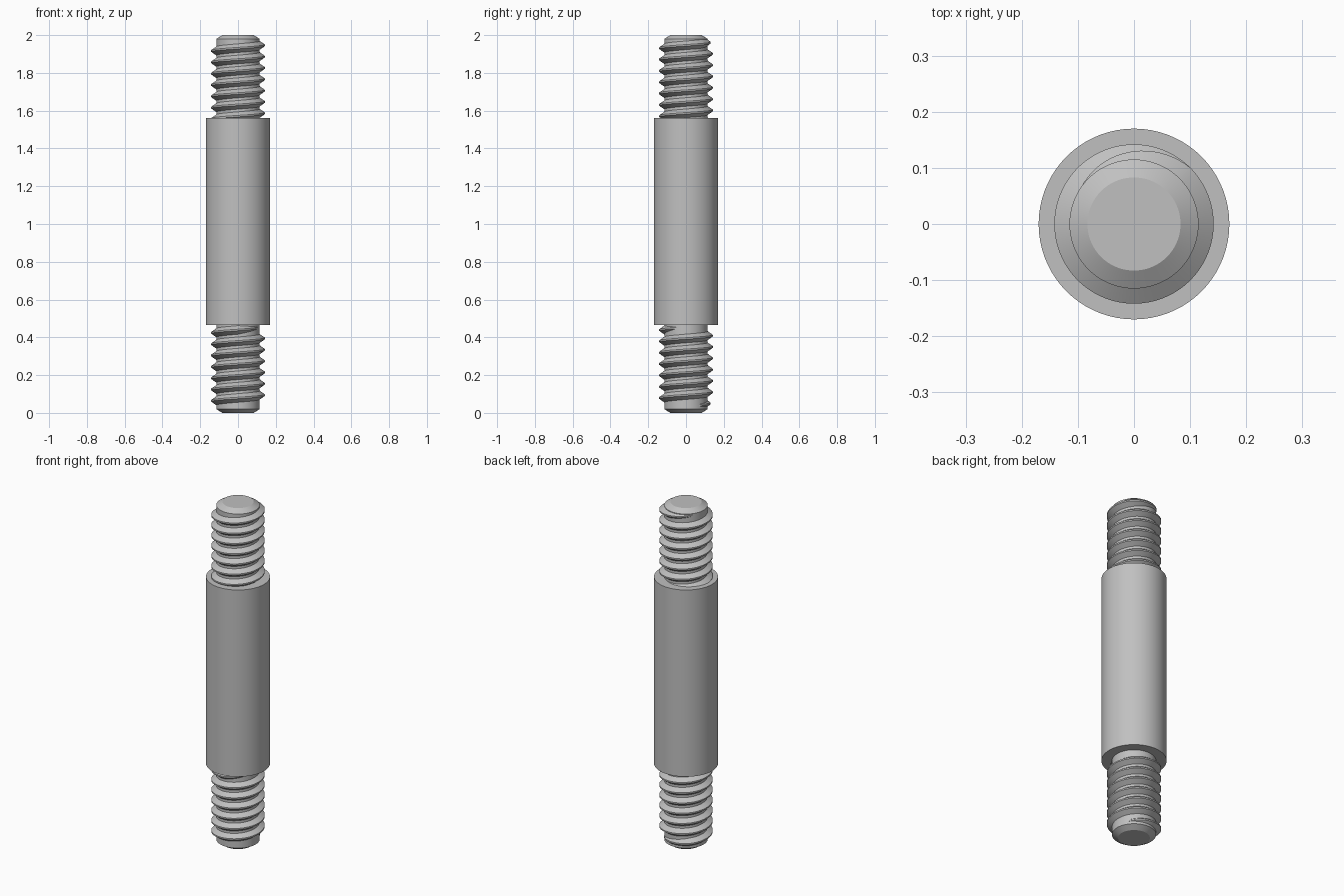
import bpy
import bmesh
from math import sin, cos, radians

if "Cube" in bpy.data.objects:
    bpy.data.objects.remove(bpy.data.objects["Cube"], do_unlink=True)

CORE_R, CREST_R, BODY_R, TIP_R = 0.115, 0.142, 0.17, 0.083
BODY_LOW, BODY_HIGH, CHAMFER = 0.465, 1.56, 0.02
PITCH, STEP, SEGMENTS = 0.06, 5, 72

# Single steel colour
steel = bpy.data.materials.new("grey steel")
steel.use_nodes = True
colour = (0.53, 0.53, 0.53, 1)
steel.diffuse_color = colour
steel.node_tree.nodes["Principled BSDF"].inputs["Base Color"].default_value = colour


def finish(name, bm):
    """Turn a bmesh into a smooth object with crisp edges."""
    bmesh.ops.recalc_face_normals(bm, faces=bm.faces)
    mesh = bpy.data.meshes.new(name)
    bm.to_mesh(mesh)
    bm.free()
    mesh.materials.append(steel)
    obj = bpy.data.objects.new(name, mesh)
    bpy.context.collection.objects.link(obj)
    bpy.ops.object.select_all(action="DESELECT")
    obj.select_set(True)
    bpy.context.view_layer.objects.active = obj
    bpy.ops.object.shade_smooth_by_angle(angle=radians(25))
    return obj


def skin(bm, rings, closed):
    """Bridge neighbouring vertex rows; closed rows wrap round."""
    for a, b in zip(rings, rings[1:]):
        count = len(a)
        for i in range(count if closed else count - 1):
            j = (i + 1) % count
            bm.faces.new((a[i], a[j], b[j], b[i]))


def turned(name, profile):
    """Solid of revolution from (radius, height) points."""
    bm = bmesh.new()
    rings = []
    for r, z in profile:
        angles = [radians(360 * i / SEGMENTS) for i in range(SEGMENTS)]
        rings.append([bm.verts.new((r * cos(a), r * sin(a), z)) for a in angles])
    skin(bm, rings, True)
    bm.faces.new(rings[0])
    bm.faces.new(rings[-1])
    return finish(name, bm)


def thread(name, z_zero, start, end, fade_in, fade_out):
    """Right-handed V ridge whose height fades at its ends (angles in degrees)."""
    root = CORE_R - 0.003
    bm = bmesh.new()
    rings = []
    for angle in range(start, end + 1, STEP):
        k = 1.0
        if fade_in:
            k = min(k, (angle - start) / fade_in)
        if fade_out:
            k = min(k, (end - angle) / fade_out)
        k = max(k, 0.02)
        crest = root + (CREST_R - root) * k
        half = 0.006 + 0.019 * k
        tip = 0.004
        a = radians(angle)
        z = z_zero + PITCH * angle / 360
        section = ((root, -half), (crest, -tip), (crest, tip), (root, half))
        rings.append([bm.verts.new((r * cos(a), r * sin(a), z + dz))
                      for r, dz in section])
    skin(bm, rings, True)
    bm.faces.new(rings[0])
    bm.faces.new(rings[-1])
    return finish(name, bm)


# Plain middle sleeve
turned("body", [(BODY_R, BODY_LOW), (BODY_R, BODY_HIGH)])

# Chamfered stud cores, buried slightly in the body
turned("lower_stud", [(TIP_R, 0), (CORE_R, CHAMFER), (CORE_R, BODY_LOW + 0.02)])
turned("upper_stud", [(CORE_R, BODY_HIGH - 0.02), (CORE_R, 2 - CHAMFER), (TIP_R, 2)])

# Helical ridges; the upper one starts inside the body
thread("lower_thread", 0.034, 25, 6 * 360 + 340, 110, 70)
thread("upper_thread", 1.946, -7 * 360 + 45, 155, 0, 110)
